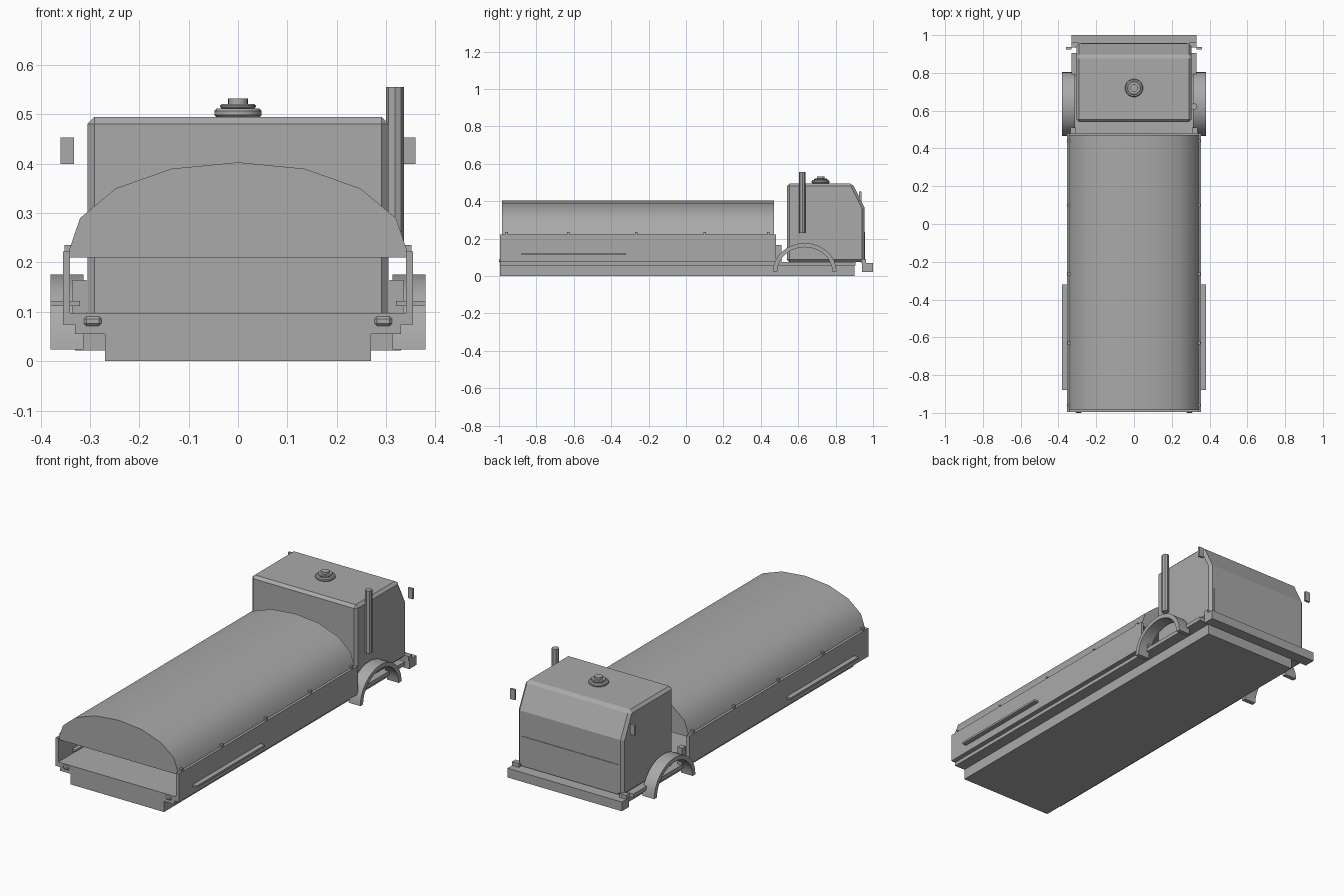
import bpy, bmesh, math

if "Cube" in bpy.data.objects:
    bpy.data.objects.remove(bpy.data.objects["Cube"])

grey = bpy.data.materials.new("plain_grey")
grey.diffuse_color = (0.4, 0.4, 0.4, 1)
grey.use_nodes = True
grey.node_tree.nodes["Principled BSDF"].inputs["Base Color"].default_value = grey.diffuse_color


def finish(name, bm, bevel=0, smooth=None):
    bmesh.ops.recalc_face_normals(bm, faces=bm.faces)
    me = bpy.data.meshes.new(name)
    bm.to_mesh(me)
    bm.free()
    me.materials.append(grey)
    ob = bpy.data.objects.new(name, me)
    bpy.context.collection.objects.link(ob)
    if bevel:
        m = ob.modifiers.new("bevel", 'BEVEL')
        m.width, m.segments = bevel, 1
        m.limit_method, m.angle_limit = 'ANGLE', math.radians(35)
    if smooth:
        bpy.ops.object.select_all(action='DESELECT')
        ob.select_set(True)
        bpy.context.view_layer.objects.active = ob
        bpy.ops.object.shade_smooth_by_angle(angle=math.radians(smooth))
    return ob


def prism(name, pts, axis, a, b, **kw):
    """Extrude a profile along x (points are y,z) or along y (points are x,z)."""
    bm = bmesh.new()
    put = (lambda p, t: (t, p[0], p[1])) if axis == 'x' else (lambda p, t: (p[0], t, p[1]))
    lo = [bm.verts.new(put(p, a)) for p in pts]
    hi = [bm.verts.new(put(p, b)) for p in pts]
    bm.faces.new(lo)
    bm.faces.new(hi)
    n = len(pts)
    for i in range(n):
        j = (i + 1) % n
        bm.faces.new((lo[i], lo[j], hi[j], hi[i]))
    return finish(name, bm, **kw)


def box(name, x, y, z, **kw):
    return prism(name, [(x[0], z[0]), (x[1], z[0]), (x[1], z[1]), (x[0], z[1])],
                 'y', y[0], y[1], **kw)


def pair(name, x, y, z, **kw):
    box("right_" + name, x, y, z, **kw)
    box("left_" + name, (-x[1], -x[0]), y, z, **kw)


def cylinder(name, x, y, z0, z1, r, sides, **kw):
    bm = bmesh.new()
    bmesh.ops.create_cone(bm, cap_ends=True, segments=sides, radius1=r, radius2=r, depth=z1 - z0)
    bmesh.ops.translate(bm, verts=bm.verts, vec=(x, y, (z0 + z1) / 2))
    return finish(name, bm, **kw)


# chassis and load floor
box("chassis", (-.27, .27), (-.995, .9), (0, .057))
box("platform", (-.33, .33), (-.995, .905), (.055, .075))
box("load_floor", (-.345, .345), (-.995, .48), (.074, .098))

# side walls, canopy hooks, side rails, tail lights, rear posts
pair("bed_wall", (.34, .355), (-.995, .48), (.074, .222))
for i, y in enumerate((-.96, -.63, -.265, .1, .44)):
    pair("canopy_hook_%d" % i, (.337, .352), (y - .007, y + .007), (.222, .235))
pair("side_rail", (.32, .38), (-.88, -.32), (.112, .122))
pair("tail_light", (.276, .313), (-1, -.985), (.07, .092), bevel=.006)
pair("storage_box", (.307, .335), (.48, .51), (.074, .165))

# arched canopy with its flat underside over the open tunnel
box("canopy_base", (-.341, .341), (-.985, .47), (.21, .223))
half = [(.343, .223), (.32, .29), (.248, .35), (.135, .39)]
arch = half + [(0, .403)] + [(-x, z) for x, z in reversed(half)]
prism("canopy", arch, 'y', -.985, .47, smooth=40)

# cab
prism("cab", [(.54, .074), (.54, .495), (.89, .495), (.955, .365), (.955, .074)],
      'x', -.305, .305, bevel=.014)
box("grille_panel", (-.28, .28), (.95, .958), (.08, .235))
pair("mirror", (.332, .36), (.925, .937), (.4, .453))
pair("headlight", (.29, .33), (.935, .962), (.07, .09))
box("bumper", (-.33, .33), (.94, 1), (.022, .07))

# roof hatch
for n, r, z0, z1, b in (("base", .048, .494, .512, .005), ("ring", .036, .512, .521, .003),
                        ("cap", .02, .521, .532, 0)):
    cylinder("hatch_" + n, 0, .72, z0, z1, r, 20, bevel=b, smooth=30)

# exhaust stack
cylinder("exhaust", .318, .622, .23, .556, .018, 8)

# wheel arches
N = 16
outer = [(.635 + .17 * math.cos(math.pi * i / N), .024 + .152 * math.sin(math.pi * i / N))
         for i in range(N + 1)]
inner = [(.635 + .147 * math.cos(math.pi * i / N), .024 + .13 * math.sin(math.pi * i / N))
         for i in range(N, -1, -1)]
for side, s in (("right", 1), ("left", -1)):
    prism(side + "_wheel_arch", outer + inner, 'x', s * .313, s * .38, smooth=30)
